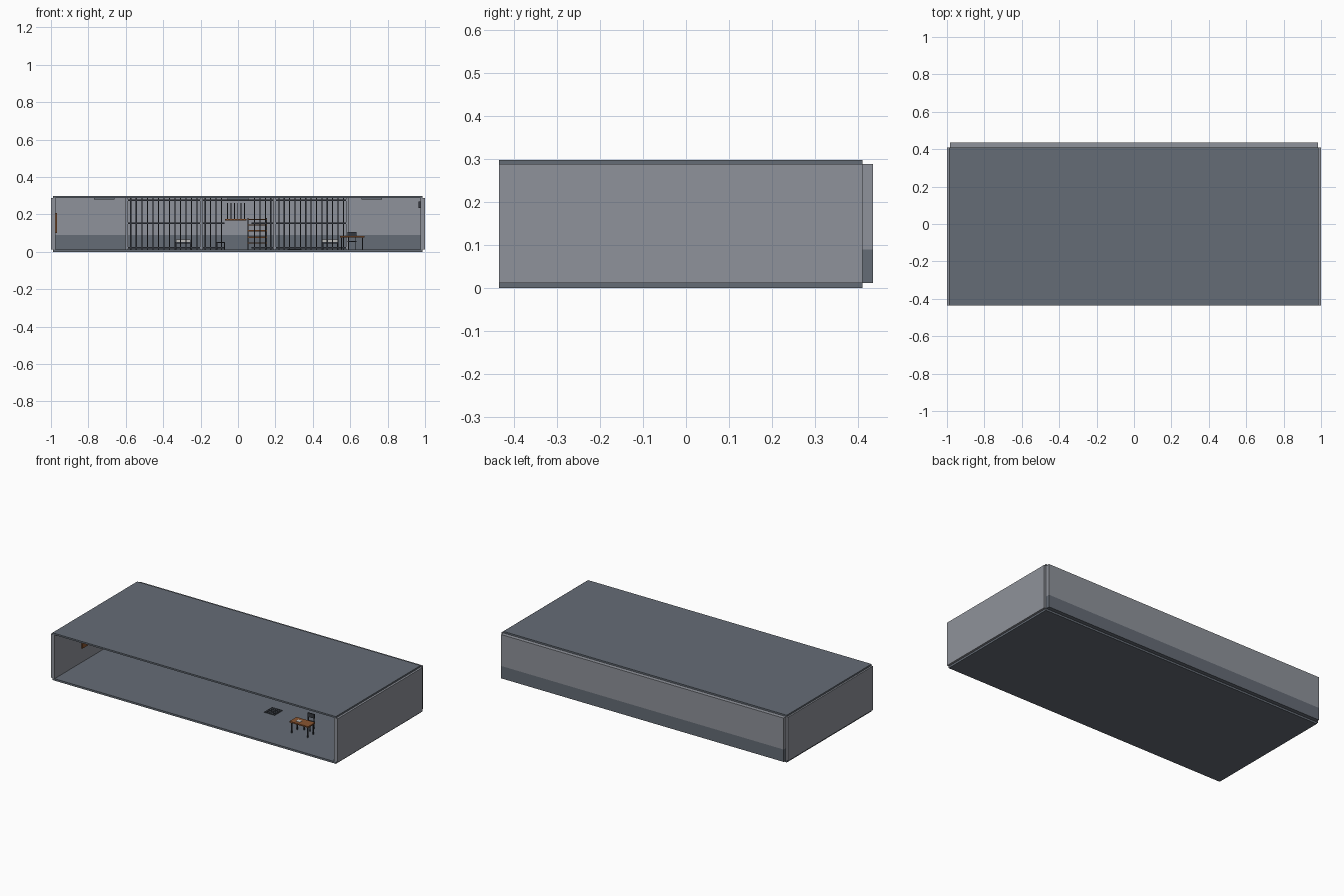
import bpy, bmesh, math
from mathutils import Matrix, Vector

if "Cube" in bpy.data.objects:
    bpy.data.objects.remove(bpy.data.objects["Cube"])


def material(name, rgb):
    m = bpy.data.materials.new(name)
    m.diffuse_color = (*rgb, 1)
    m.use_nodes = True
    m.node_tree.nodes["Principled BSDF"].inputs["Base Color"].default_value = m.diffuse_color
    return m


WALL = material("light_grey_wall", (0.275, 0.29, 0.325))
SLATE = material("slate", (0.13, 0.15, 0.18))
METAL = material("dark_metal", (0.035, 0.04, 0.05))
WOOD = material("brown_wood", (0.25, 0.09, 0.03))
PAPER = material("pale_cloth", (0.5, 0.5, 0.48))


def boxes(name, mat, spans):
    """One object made of boxes, each given as (x0, x1, y0, y1, z0, z1)."""
    bm = bmesh.new()
    for x0, x1, y0, y1, z0, z1 in spans:
        mid = Vector((x0 + x1, y0 + y1, z0 + z1)) / 2
        size = Matrix.Diagonal((x1 - x0, y1 - y0, z1 - z0, 1))
        bmesh.ops.create_cube(bm, size=1, matrix=Matrix.Translation(mid) @ size)
    mesh = bpy.data.meshes.new(name)
    bm.to_mesh(mesh)
    bm.free()
    mesh.materials.append(mat)
    ob = bpy.data.objects.new(name, mesh)
    bpy.context.collection.objects.link(ob)
    return ob


def legs(x0, x1, y0, y1, z0, z1, t):
    """Four corner legs inside a rectangle."""
    return [(x, x + t, y, y + t, z0, z1) for x in (x0, x1 - t) for y in (y0, y1 - t)]


F = 0.012            # floor height
C = 0.288            # ceiling height
FRONT, BACK = -0.435, 0.41

# Shell, open at the front
boxes("floor", SLATE, [(-0.99, 0.987, FRONT, BACK, 0, F)])
boxes("roof", SLATE, [(-0.99, 0.987, FRONT, BACK, C, 0.298)])
boxes("left_wall", WALL, [(-1, -0.975, FRONT, BACK, F, C)])
boxes("right_wall", WALL, [(0.975, 1, FRONT, BACK, F, C)])
boxes("back_wall_upper", WALL, [(-0.985, 0.985, BACK, 0.435, 0.09, C)])
boxes("back_wall_lower", SLATE, [(-0.985, 0.985, BACK, 0.435, F, 0.09)])

# Cell partitions
BAR_Y = 0.11
DIVIDERS = (-0.595, -0.197, 0.197, 0.585)
boxes("cell_partitions", WALL,
      [(x - 0.007, x + 0.007, BAR_Y - 0.005, BACK, F, C) for x in DIVIDERS])

# Barred cell fronts
for i, (a, b) in enumerate(zip(DIVIDERS, DIVIDERS[1:])):
    a, b = a + 0.007, b - 0.007
    rails = [(a, b, BAR_Y, BAR_Y + 0.008, z, z + 0.007) for z in (0.018, 0.15, 0.272)]
    n = 13
    bars = []
    for k in range(n):
        x = a + (b - a) * (k + 0.5) / n
        if i == 1 and 4 <= k <= 8:     # open doorway of the middle cell
            continue
        bars.append((x - 0.003, x + 0.003, BAR_Y + 0.001, BAR_Y + 0.007, F, C))
    if i == 1:
        w = (b - a) / n
        rails = [(p, q, *r[2:]) for r in rails
                 for p, q in ((a, a + 4 * w), (b - 4 * w, b))]
        rails.append((a, b, BAR_Y, BAR_Y + 0.008, 0.272, 0.279))
    boxes(f"cell_bars_{i + 1}", METAL, rails + bars)

# Beds in the side cells
for side, x0 in (("left", -0.335), ("right", 0.45)):
    x1 = x0 + 0.085
    boxes(f"{side}_bed_frame", METAL,
          legs(x0, x1, 0.2, 0.395, F, 0.05, 0.006) + [(x0, x1, 0.2, 0.395, 0.046, 0.053)])
    boxes(f"{side}_mattress", PAPER, [(x0 + 0.003, x1 - 0.003, 0.205, 0.39, 0.053, 0.065)])

# Wall rack with upright rods
boxes("rack_boards", WOOD, [(-0.07, 0.045, 0.385, BACK, 0.168, 0.176)])
boxes("rack_rods", METAL,
      [(-0.058 + 0.018 * k, -0.053 + 0.018 * k, 0.39, 0.4, 0.176, 0.26) for k in range(6)])

# Shelf unit
boxes("shelf_boards", WOOD,
      [(0.05, 0.155, 0.35, 0.405, z, z + 0.006) for z in (0.045, 0.075, 0.11, 0.14, 0.17)])
boxes("shelf_posts", METAL, legs(0.05, 0.155, 0.35, 0.405, F, 0.18, 0.006))

# Small shelf, stool and chair beside it
boxes("small_shelf", WOOD, [(-0.165, -0.1, 0.36, BACK, 0.148, 0.155)])
boxes("stool", METAL, legs(-0.115, -0.07, 0.3, 0.345, F, 0.048, 0.005)
      + [(-0.115, -0.07, 0.3, 0.345, 0.048, 0.054)])

# Desk
DX0, DX1, DY0, DY1 = 0.545, 0.675, -0.265, -0.195
boxes("desk_top", WOOD, [(DX0, DX1, DY0, DY1, 0.078, 0.086)])
boxes("desk_legs", METAL, legs(DX0 + 0.006, DX1 - 0.006, DY0 + 0.005, DY1 - 0.005, F, 0.078, 0.006))
boxes("desk_paper", PAPER, [(0.575, 0.603, -0.245, -0.222, 0.086, 0.088)])

# Chair behind the desk
boxes("chair", METAL,
      legs(0.588, 0.632, -0.185, -0.14, F, 0.055, 0.005)
      + [(0.586, 0.634, -0.187, -0.138, 0.053, 0.059)]
      + [(x, x + 0.005, -0.145, -0.14, 0.059, 0.104) for x in (0.588, 0.627)]
      + [(0.586, 0.634, -0.146, -0.139, 0.08, 0.106)])

# Floor grate
GX, GY = 0.265, -0.12
boxes("floor_grate", METAL,
      [(GX + 0.014 * k, GX + 0.014 * k + 0.005, GY, GY + 0.08, F, F + 0.002) for k in range(6)]
      + [(GX, GX + 0.075, GY + 0.0187 * k, GY + 0.0187 * k + 0.005, F, F + 0.003)
         for k in range(5)])

# Ceiling light panels
for side, s in (("left", -1), ("right", 1)):
    boxes(f"{side}_ceiling_panel", SLATE, [(s * 0.715 - 0.055, s * 0.715 + 0.055, -0.1, 0.01, 0.28, C)])
boxes("middle_ceiling_panel", SLATE, [(-0.055, 0.055, 0.2, 0.3, 0.272, C)])

# Notice board on the left wall and small box on the right wall
boxes("notice_board", WOOD, [(-0.975, -0.969, -0.165, 0.03, 0.1, 0.208)])
boxes("wall_box", METAL, [(0.966, 0.975, -0.02, 0.02, 0.235, 0.27)])
